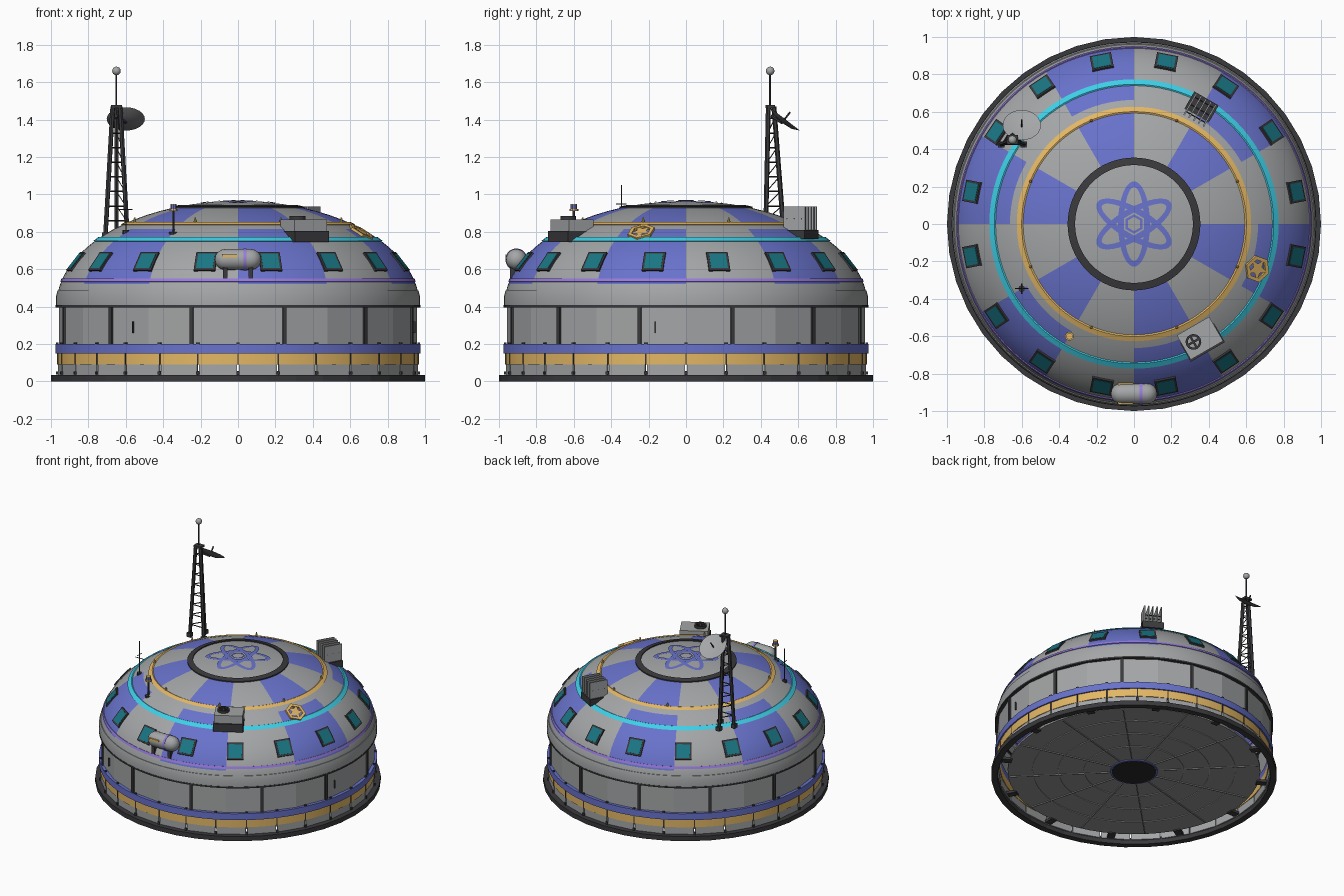
import bpy, bmesh, math
from math import sin, cos, pi, radians, sqrt
from mathutils import Matrix, Vector

cube = bpy.data.objects.get("Cube")
if cube:
    bpy.data.objects.remove(cube)

COLOURS = {"grey": (.37, .38, .385), "blue": (.14, .17, .60), "gold": (.77, .475, .13),
           "cyan": (.05, .64, .82), "purple": (.31, .20, .74), "teal": (.01, .18, .23),
           "dark": (.042, .042, .047), "charcoal": (.17, .17, .175), "black": (.02, .02, .022),
           "floor grey": (.29, .29, .295)}
MATS = []
for label, rgb in COLOURS.items():
    m = bpy.data.materials.new(label)
    m.use_nodes = True
    m.diffuse_color = (*rgb, 1)
    m.node_tree.nodes["Principled BSDF"].inputs["Base Color"].default_value = (*rgb, 1)
    MATS.append(m)
GREY, BLUE, GOLD, CYAN, PURPLE, TEAL, DARK, CHARCOAL, BLACK, FLOOR = range(10)
I = Matrix.Identity(4)


def finish(bm, name, smooth=False, recalc=True):
    if recalc:
        bmesh.ops.recalc_face_normals(bm, faces=bm.faces)
    me = bpy.data.meshes.new(name)
    bm.to_mesh(me)
    bm.free()
    for m in MATS:
        me.materials.append(m)
    ob = bpy.data.objects.new(name, me)
    bpy.context.scene.collection.objects.link(ob)
    if smooth:
        bpy.ops.object.select_all(action="DESELECT")
        ob.select_set(True)
        bpy.context.view_layer.objects.active = ob
        bpy.ops.object.shade_smooth_by_angle(angle=radians(35))


def lathe(bm, profile, seg, mat, mtx=I, closed=False):
    rings = [[bm.verts.new(mtx @ Vector((r * cos(2 * pi * k / seg), r * sin(2 * pi * k / seg), z)))
              for k in range(seg)] if r > 0 else [bm.verts.new(mtx @ Vector((0, 0, z)))] * seg
             for r, z in profile]
    pairs = list(zip(rings, rings[1:])) + ([(rings[-1], rings[0])] if closed else [])
    for a, b in pairs:
        for k in range(seg):
            n = (k + 1) % seg
            bm.faces.new(list(dict.fromkeys((a[k], a[n], b[n], b[k])))).material_index = mat


def hoop(bm, r0, r1, z0, z1, seg, mat):
    lathe(bm, [(r0, z0), (r1, z0), (r1, z1), (r0, z1)], seg, mat, closed=True)


def paint(geom, mat):
    for f in {f for v in geom["verts"] for f in v.link_faces}:
        f.material_index = mat


def box(bm, mtx, loc, size, mat):
    paint(bmesh.ops.create_cube(bm, size=1, matrix=mtx @ Matrix.Translation(loc) @ Matrix.Diagonal((*size, 1))), mat)


def rod(bm, a, b, r, mat, seg=6, r2=None):
    a, b = Vector(a), Vector(b)
    rot = (b - a).to_track_quat("Z", "Y").to_matrix().to_4x4()
    paint(bmesh.ops.create_cone(bm, cap_ends=True, segments=seg, radius1=r, radius2=r if r2 is None else r2,
                                depth=(b - a).length, matrix=Matrix.Translation((a + b) / 2) @ rot), mat)


# Dome curve and placement frames
A, B, ZC = .97, .555, .41


def dome_z(r):
    return ZC + B * sqrt(max(0, 1 - (r / A) ** 2))


def dome_r(z):
    return A * sqrt(1 - ((z - ZC) / B) ** 2)


def upright(deg, r, z):
    return Matrix.Rotation(radians(deg), 4, "Z") @ Matrix.Translation((r, 0, z))


def on_dome(deg, z):
    r = dome_r(z)
    tilt = math.atan2(r / A ** 2, (z - ZC) / B ** 2)
    return upright(deg, r, z) @ Matrix.Rotation(tilt, 4, "Y")


# Dome with alternating painted sectors, plain next to the gold band
bm = bmesh.new()
levels = [.41, .45, .49, .52, .56, .60, .64, .68, .72, .755, .79, .815, .84]
lathe(bm, [(dome_r(z), z) for z in levels] + [(r, dome_z(r)) for r in (.55, .48, .41, .34, .24, .12, 0)], 96, GREY)
for f in bm.faces:
    c = f.calc_center_median()
    sector = int(math.degrees(math.atan2(c.y, c.x)) % 360 // 30)
    plain = c.z < .52 or .815 < c.z < .838 or c.xy.length < .34
    if sector % 2 and not plain:
        f.material_index = BLUE
finish(bm, "dome", True)

# Thin bands that follow the dome
for name, z0, z1, mat in (("purple_band", .529, .545, PURPLE), ("cyan_band", .747, .766, CYAN),
                          ("gold_band", .835, .847, GOLD)):
    bm = bmesh.new()
    r0, r1 = dome_r(z0), dome_r(z1)
    lathe(bm, [(r0 - .01, z0), (r0 + .003, z0 + .004), (r1 + .003, z1 + .005), (r1 - .01, z1)],
          96, mat, closed=True)
    if mat == GOLD:
        for k in range(8):
            p = upright(22.5 + 45 * k, r1, z1).translation
            rod(bm, p, p + Vector((0, 0, .028)), .009, GOLD, 8, .004)
    finish(bm, name, True)

bm = bmesh.new()
lathe(bm, [(.315, .925), (.315, dome_z(.315) + .008), (.355, dome_z(.355) + .008), (.355, .915)], 64, DARK, closed=True)
finish(bm, "crown_ring", True)

# Painted atom ornament on the crown
bm = bmesh.new()


def loop_plate(major, minor, width, n, deg):
    rot = Matrix.Rotation(radians(deg), 3, "Z")
    rows = []
    for k in range(n):
        t = 2 * pi * k / n
        row = []
        for w in (width, 0):
            p = rot @ Vector(((major - w) * cos(t), (minor - w) * sin(t), 0))
            p.z = dome_z(p.xy.length) + .004
            row.append(bm.verts.new(p))
        rows.append(row)
    for k in range(n):
        (a, b), (c, d) = rows[k], rows[(k + 1) % n]
        bm.faces.new((a, b, d, c)).material_index = BLUE


for deg in (30, 90, 150):
    loop_plate(.228, .085, .031, 48, deg)
loop_plate(.052, .052, .014, 6, 30)
finish(bm, "crown_ornament", recalc=False)

# Windows
bm = bmesh.new()
for k in range(16):
    m = on_dome(11.25 + 22.5 * k, .64)
    box(bm, m, (0, 0, 0), (.122, .116, .012), DARK)
    box(bm, m, (0, 0, .005), (.098, .092, .006), TEAL)
finish(bm, "windows")

# Wall, posts and grab bars
bm = bmesh.new()
lathe(bm, [(.958, .15), (.958, .40)], 24, GREY)
for k in range(12):
    box(bm, upright(15 + 30 * k, .957, .3), (0, 0, 0), (.022, .02, .2), DARK)
for deg in (-126, -10):
    box(bm, upright(deg, .956, .29), (0, 0, 0), (.012, .004, .06), DARK)
finish(bm, "wall")

# Eave and the rim above it
bm = bmesh.new()
hoop(bm, .94, .975, .396, .408, 96, DARK)
lathe(bm, [(.95, .408), (.973, .408), (.973, .455), (.965, .487), (.95, .487)], 96, GREY, closed=True)
finish(bm, "eave", True)

# Skirt panels, stripes and base ring
N = 28
bm = bmesh.new()
hoop(bm, .94, .965, .09, .15, 2 * N, GOLD)
hoop(bm, .94, .975, .15, .20, 2 * N, BLUE)
for k in range(N):
    step = 360 / N
    box(bm, upright((k + .5) * step, .95, .0625), (0, 0, 0), (.015, .204, .06), GREY)
    box(bm, upright(k * step, .962, .12), (0, 0, 0), (.012, .008, .06), DARK)
    for z in (.045, .2):
        box(bm, upright(k * step, .966, z), (0, 0, 0), (.014, .016, .018), DARK)
finish(bm, "skirt", True)
bm = bmesh.new()
hoop(bm, .955, 1, 0, .035, 40, DARK)
finish(bm, "base_ring")

# Floor with grid and hub
bm = bmesh.new()
lathe(bm, [(0, .04), (.885, .04), (.885, .055), (0, .055)], 56, FLOOR)
for r in (.35, .53, .71):
    hoop(bm, r - .003, r + .003, .035, .045, 56, GREY)
for k in range(12):
    box(bm, upright(30 * k + 15, .52, .038), (0, 0, 0), (.7, .008, .008), GREY)
    box(bm, upright(30 * k, .905, .04), (0, 0, 0), (.07, .05, .02), DARK)
hoop(bm, .15, .166, .032, .044, 40, BLUE)
lathe(bm, [(0, .03), (.155, .03), (.155, .044)], 40, BLACK)
finish(bm, "floor")

# Lattice mast with aerial
bm = bmesh.new()
feet = [Vector(p) for p in ((-.71, .425, .76), (-.59, .425, .76), (-.65, .525, .76))]
tops = [Vector(p) for p in ((-.67, .44, 1.47), (-.63, .44, 1.47), (-.65, .47, 1.47))]
for a, b in zip(feet, tops):
    rod(bm, a, b, .013, DARK)
    box(bm, Matrix.Translation(a), (0, 0, .02), (.034, .034, .03), DARK)
for s in range(8):
    for i in range(3):
        j = (i + 1) % 3
        t, u = .14 + s * .11, .14 + (s + 1) * .11
        p = feet[i].lerp(tops[i], t)
        rod(bm, p, feet[j].lerp(tops[j], t), .004, DARK, 4)
        if s < 7 and i == 1:
            rod(bm, p, feet[j].lerp(tops[j], u), .003, DARK, 4)
box(bm, I, (-.65, .45, 1.47), (.06, .05, .015), DARK)
rod(bm, (-.65, .45, 1.47), (-.65, .45, 1.65), .005, DARK)
paint(bmesh.ops.create_uvsphere(bm, u_segments=12, v_segments=8, radius=.023,
                                matrix=Matrix.Translation((-.65, .45, 1.66))), GREY)
finish(bm, "mast", True)

# Dish
bm = bmesh.new()
aim = Vector((0, .1, .13)).to_track_quat("Z", "Y").to_matrix().to_4x4()
m = Matrix.Translation((-.6, .52, 1.392)) @ aim
lathe(bm, [(0, 0), (.055, .004), (.102, .014)], 24, GREY, m)
lathe(bm, [(0, -.012), (.06, -.006), (.102, .014)], 24, CHARCOAL, m)
rod(bm, m @ Vector((0, 0, 0)), m @ Vector((0, 0, .06)), .005, DARK)
rod(bm, (-.65, .46, 1.42), m @ Vector((0, 0, -.01)), .01, DARK)
finish(bm, "dish", True)

# Storage tank
bm = bmesh.new()
m = Matrix.Translation((0, -.907, .652)) @ Matrix.Rotation(pi / 2, 4, "Y")
R, H = .056, .068
cap = [(R * cos(radians(d)), R * sin(radians(d))) for d in (0, 22, 45, 68)] + [(0, R)]
lathe(bm, [(r, -H - z) for r, z in reversed(cap)] + [(r, H + z) for r, z in cap], 20, GREY, m)
lathe(bm, [(R, .03), (R + .003, .03), (R + .003, .046), (R, .046)], 20, PURPLE, m, True)
for s in (-1, 1):
    box(bm, I, (s * .068, -.915, .585), (.026, .05, .075), DARK)
    box(bm, I, (-.045, -.907 + s * .052, .67), (.08, .012, .016), GOLD)
finish(bm, "tank", True)

# Cooling unit with fan
bm = bmesh.new()
m = upright(-60, .705, 0)
box(bm, m, (.005, 0, .775), (.16, .21, .06), DARK)
box(bm, m, (0, 0, .835), (.15, .20, .062), GREY)
fan = m @ Matrix.Translation((0, -.04, 0))
lathe(bm, [(.03, .86), (.042, .86), (.042, .885), (.03, .885)], 20, DARK, fan, True)
for size in ((.07, .012, .01), (.012, .07, .01)):
    box(bm, fan, (0, 0, .875), size, DARK)
finish(bm, "cooling_unit")

# Radiator with radial fins
bm = bmesh.new()
m = upright(60, .705, 0)
box(bm, m, (0, 0, .785), (.14, .15, .05), DARK)
for k in range(5):
    box(bm, m, (0, -.06 + .03 * k, .87), (.135, .008, .13), GREY)
for s in (-1, 0, 1):
    rod(bm, m @ Vector((s * .045, -.064, .87)), m @ Vector((s * .045, .064, .87)), .004, DARK)
finish(bm, "radiator")

# Beacon and whip aerial
bm = bmesh.new()
rod(bm, (-.345, -.6, .775), (-.345, -.6, .80), .024, DARK, 10)
rod(bm, (-.345, -.6, .79), (-.345, -.6, .92), .006, DARK)
rod(bm, (-.345, -.6, .91), (-.345, -.6, .922), .024, GOLD, 10)
rod(bm, (-.345, -.6, .922), (-.345, -.6, .942), .018, BLUE, 10)
rod(bm, (-.345, -.6, .942), (-.345, -.6, .948), .018, GOLD, 10)
finish(bm, "beacon")
bm = bmesh.new()
rod(bm, (-.6, -.345, .78), (-.6, -.345, .81), .018, DARK, 8)
rod(bm, (-.6, -.345, .79), (-.6, -.345, 1.05), .003, DARK)
for d in (Vector((.035, 0, 0)), Vector((0, .028, 0))):
    c = Vector((-.6, -.345, .92 + d.y))
    rod(bm, c - d, c + d, .003, DARK, 4)
finish(bm, "whip_aerial")

# Gold hexagonal badge with a star
bm = bmesh.new()
m = on_dome(-20, .795)
lathe(bm, [(.052, -.004), (.074, -.004), (.074, .012), (.052, .012)], 6, GOLD, m, True)
star = [bm.verts.new(m @ Vector((r * cos(k * pi / 5), r * sin(k * pi / 5), .009)))
        for k, r in enumerate([.062, .028] * 5)]
bm.faces.new(star).material_index = GOLD
finish(bm, "badge")
